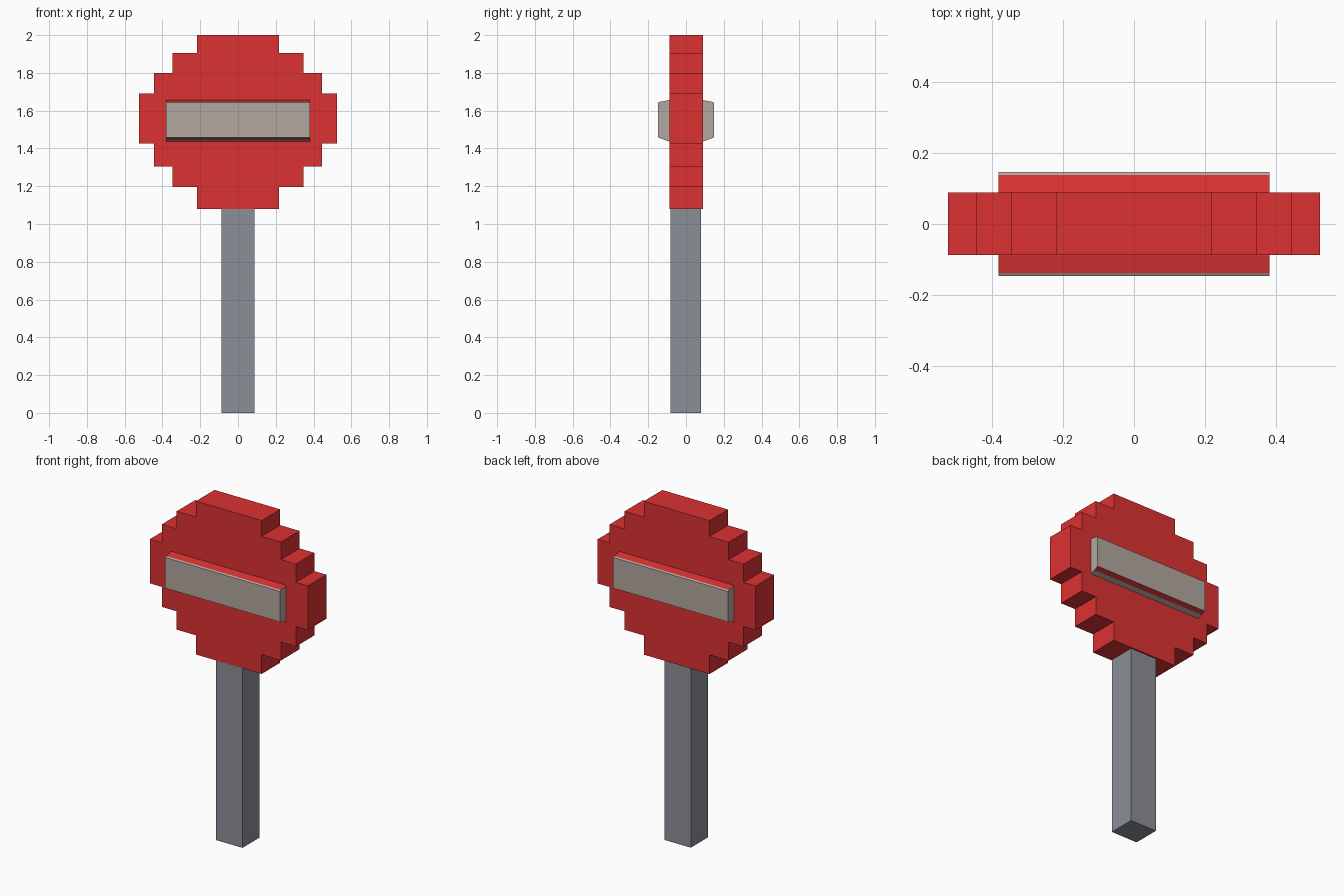
import bpy, bmesh

if "Cube" in bpy.data.objects:
    bpy.data.objects.remove(bpy.data.objects["Cube"])


def material(name, rgb):
    m = bpy.data.materials.new(name)
    m.diffuse_color = (*rgb, 1)
    m.use_nodes = True
    m.node_tree.nodes["Principled BSDF"].inputs["Base Color"].default_value = m.diffuse_color
    return m


red = material("sign red", (0.72, 0.032, 0.032))
cream = material("warm grey", (0.45, 0.39, 0.35))
steel = material("pole grey", (0.26, 0.275, 0.31))


def prism(name, outline, axis, lo, hi, mats):
    """Extrude a closed outline along the x, y or z axis."""
    def place(p, d):
        return {'x': (d, p[0], p[1]), 'y': (p[0], d, p[1]), 'z': (p[0], p[1], d)}[axis]
    bm = bmesh.new()
    face = bm.faces.new([bm.verts.new(place(p, lo)) for p in outline])
    ext = bmesh.ops.extrude_face_region(bm, geom=[face])
    for v in ext["geom"]:
        if isinstance(v, bmesh.types.BMVert):
            v.co['xyz'.index(axis)] = hi
    bmesh.ops.recalc_face_normals(bm, faces=bm.faces)
    me = bpy.data.meshes.new(name)
    bm.to_mesh(me)
    bm.free()
    for m in mats:
        me.materials.append(m)
    ob = bpy.data.objects.new(name, me)
    bpy.context.collection.objects.link(ob)
    return ob


# Stepped round sign head: (half width, bottom, top) of each row
rows = [(0.218, 1.08, 1.195), (0.346, 1.195, 1.305), (0.445, 1.305, 1.425),
        (0.524, 1.425, 1.69), (0.445, 1.69, 1.80), (0.346, 1.80, 1.905),
        (0.218, 1.905, 2.0)]
right = [(w, z) for w, z0, z1 in rows for z in (z0, z1)]
left = [(-x, z) for x, z in reversed(right)]
prism("sign_head", right + left, 'y', -0.087, 0.089, [red])

# Raised bar through the head, red on its sloping top and outer underside
half = [(0.06, 1.435), (0.09, 1.437), (0.118, 1.447), (0.147, 1.458),
        (0.147, 1.642), (0.138, 1.647), (0.09, 1.656), (0.06, 1.656)]
bar = prism("crossbar", half + [(-y, z) for y, z in reversed(half)],
            'x', -0.381, 0.381, [cream, red])
for p in bar.data.polygons:
    top = p.normal.z > 0.6 and abs(p.center.y) < 0.14
    under = p.normal.z < -0.6 and abs(p.center.y) > 0.12
    p.material_index = 1 if top or under else 0

# Square pole
prism("pole", [(-0.088, -0.083), (0.088, -0.083), (0.088, 0.08), (-0.088, 0.08)],
      'z', 0, 1.10, [steel])
